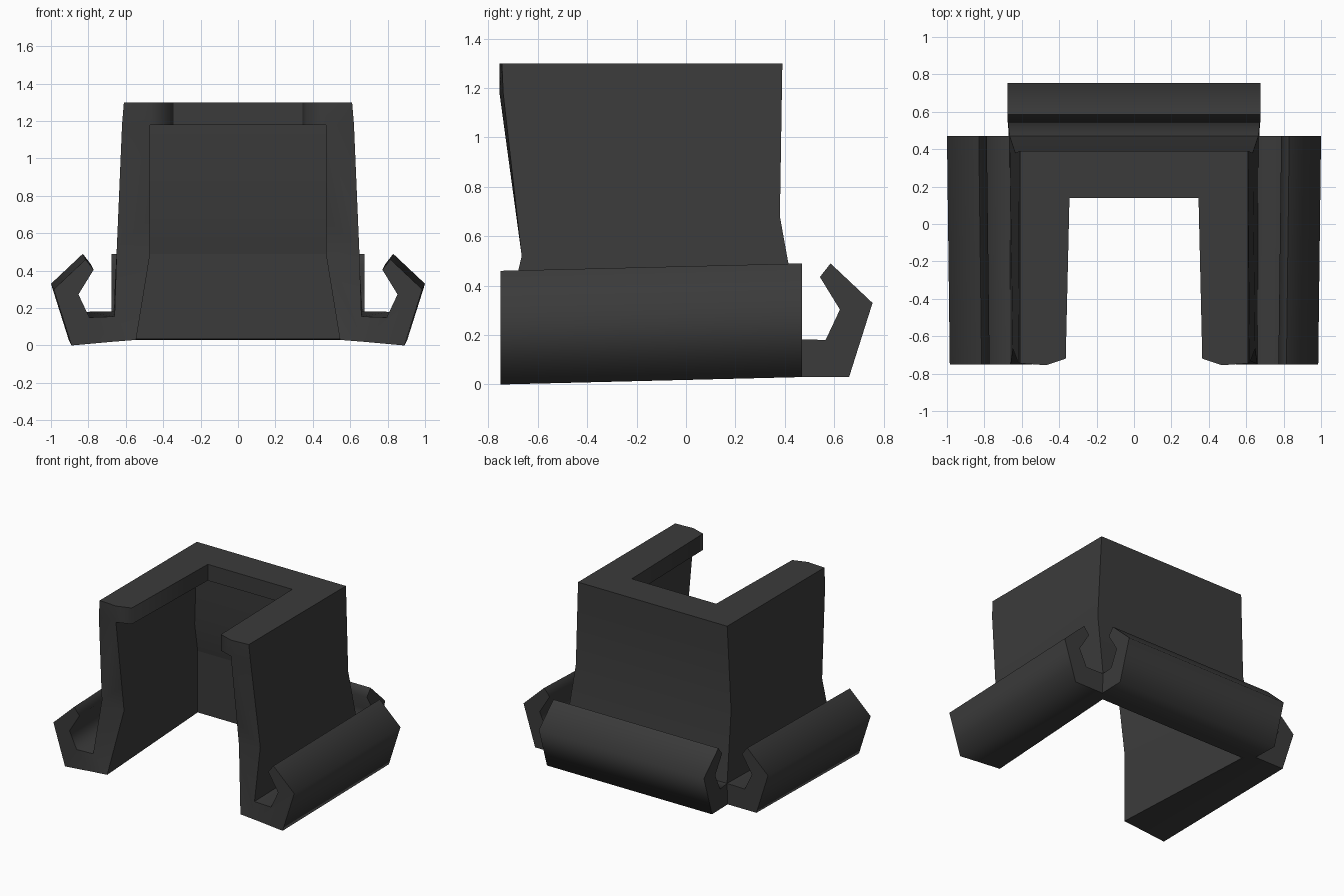
import bpy, bmesh, math

cube = bpy.data.objects.get("Cube")
if cube:
    bpy.data.objects.remove(cube, do_unlink=True)

mat = bpy.data.materials.new("charcoal")
mat.use_nodes = True
COLOR = (0.043, 0.043, 0.043, 1)
mat.diffuse_color = COLOR
mat.node_tree.nodes["Principled BSDF"].inputs["Base Color"].default_value = COLOR

# Wall profile: front end (x, y, z), back corner (x, y, z)
WALL = [
    ((0.61, -0.745, 1.30), (0.61, 0.39, 1.30)),    # 0 outer top
    ((0.62, -0.74, 1.18), (0.615, 0.388, 1.18)),   # 1 outer, level with lip
    ((0.648, -0.665, 0.52), (0.635, 0.38, 0.68)),  # 2 outer knee
    ((0.66, -0.75, 0.155), (0.665, 0.47, 0.183)),  # 3 trough
    ((0.67, -0.75, 0.02), (0.67, 0.47, 0.03)),     # 4 outer bottom
    ((0.545, -0.75, 0.03), (0.61, 0.40, 0.035)),   # 5 inner bottom
    ((0.47, -0.66, 0.49), (0.61, 0.40, 0.49)),     # 6 inner knee
    ((0.47, -0.686, 0.68), (0.61, 0.365, 0.70)),   # 7 inner middle
    ((0.47, -0.755, 1.18), (0.595, 0.365, 1.18)),  # 8 under the lip
    ((0.365, -0.72, 1.18), (0.345, 0.14, 1.18)),   # 9 lip bottom
    ((0.365, -0.72, 1.30), (0.345, 0.14, 1.30)),   # 10 lip top
    ((0.47, -0.755, 1.30), (0.47, 0.26, 1.30)),    # 11 top middle
]
TROUGH, BOTTOM, INNER_KNEE = 3, 4, 6
END_FACES = ((11, 10, 9, 8), (0, 11, 8, 1), (1, 8, 7, 6, 2), (2, 6, 5, 4, 3))

# Hook profile (outward, z), from trough round the tip to the bottom
HOOK = [(0.81, 0.18), (0.868, 0.303), (0.787, 0.435), (0.83, 0.49),
        (1.0, 0.33), (0.905, 0.03)]
BACK_SHIFT = 0.245

bm = bmesh.new()


def ring(side, end):
    verts = []
    for row in WALL:
        x, y, z = row[end]
        verts.append(bm.verts.new((side * x, y, z)))
    return verts


def loft(a, b, skip=None, closed=True):
    n = len(a)
    for i in range(n if closed else n - 1):
        if i != skip:
            j = (i + 1) % n
            bm.faces.new((a[i], a[j], b[j], b[i]))


def hook(start_ring, end_ring, place):
    """Sweep the hook between two wall rings and cap both ends."""
    loops = []
    for k, r in enumerate((start_ring, end_ring)):
        pts = [bm.verts.new(place(k, u, z)) for u, z in HOOK]
        loops.append([r[TROUGH]] + pts + [r[BOTTOM]])
        bm.faces.new(loops[-1])
    loft(*loops, closed=False)


# U-shaped wall with an inward lip and a crisp inner knee
rings = [ring(-1, 0), ring(-1, 1), ring(1, 1), ring(1, 0)]
for a, b in zip(rings, rings[1:]):
    loft(a, b, skip=TROUGH)
    bm.edges.get((a[INNER_KNEE], b[INNER_KNEE])).smooth = False
for r in (rings[0], rings[3]):
    for ids in END_FACES:
        bm.faces.new([r[i] for i in ids])

# Side hooks, drooping slightly to the front
for s, front, back in ((-1, rings[0], rings[1]), (1, rings[3], rings[2])):
    hook(front, back, lambda k, u, z, s=s: (
        s * (u - 0.015 * (1 - k)), (-0.75, 0.47)[k], z - 0.03 * (1 - k)))

# Back hook
hook(rings[1], rings[2], lambda k, u, z: (
    (-0.675, 0.675)[k], u - BACK_SHIFT, z))

bmesh.ops.recalc_face_normals(bm, faces=bm.faces)
mesh = bpy.data.meshes.new("hooked_bracket")
bm.to_mesh(mesh)
bm.free()
mesh.materials.append(mat)
obj = bpy.data.objects.new("hooked_bracket", mesh)
bpy.context.collection.objects.link(obj)

bpy.ops.object.select_all(action="DESELECT")
obj.select_set(True)
bpy.context.view_layer.objects.active = obj
bpy.ops.object.shade_smooth_by_angle(angle=math.radians(76))
